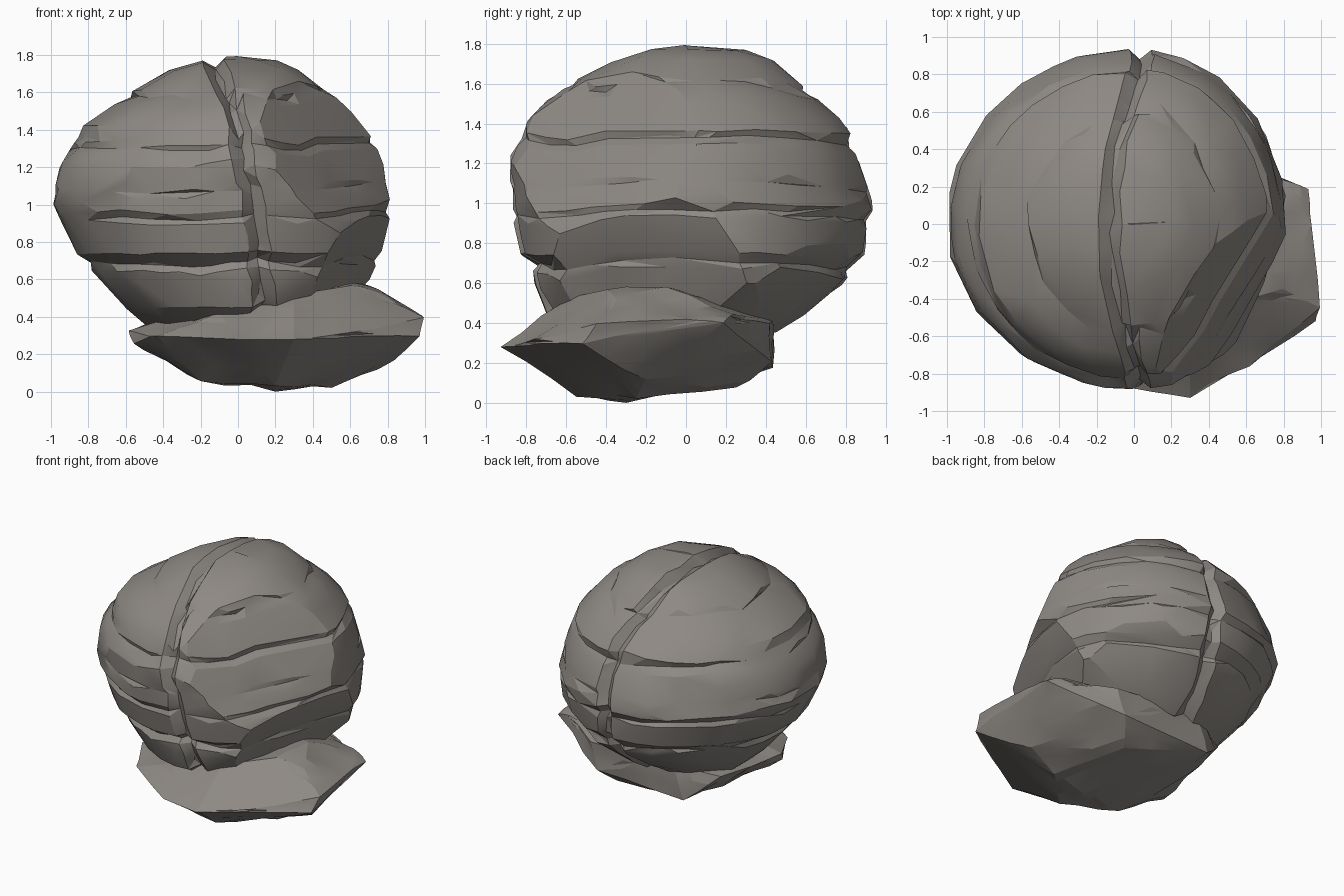
import bpy, bmesh, math
from mathutils import Vector, noise

if "Cube" in bpy.data.objects:
    bpy.data.objects.remove(bpy.data.objects["Cube"])

# Boulder silhouette: height, then reach to left, right, front and back
PROFILE = [
    (.32, 0, 0, 0, 0), (.35, .50, .40, .50, .44), (.45, .61, .58, .70, .60),
    (.60, .74, .76, .76, .79), (.70, .81, .78, .77, .84), (.74, .86, .80, .83, .89),
    (.95, .97, .82, .87, .93), (1.0, 1.0, .82, .87, .935), (1.2, .96, .78, .885, .87),
    (1.32, .89, .74, .83, .82), (1.36, .85, .72, .81, .82), (1.42, .83, .67, .79, .77),
    (1.50, .71, .60, .72, .69), (1.57, .60, .53, .62, .60), (1.62, .54, .46, .54, .55),
    (1.72, .36, .32, .34, .43), (1.77, .19, .20, .19, .29), (1.795, 0, 0, 0, 0)]

# Horizontal bedding grooves: height, depth, half width
GROOVES = [(.69, .03, .03), (.94, .022, .025), (1.08, .015, .02),
           (1.31, .025, .028), (1.58, .025, .028)]

# Broken-off flats: normal and distance
CUTS = [(Vector((1, -.3, -.5)), .31), (Vector((.75, -.5, .43)), 1.09),
        (Vector((.5, .6, -.6)), .19)]


def reach(z):
    for a, b in zip(PROFILE, PROFILE[1:]):
        if z <= b[0]:
            t = max(0, (z - a[0]) / (b[0] - a[0]))
            return [p + (q - p) * t for p, q in zip(a[1:], b[1:])]
    return [0, 0, 0, 0]


def boulder_point(d):
    z = .32 + 1.475 * (d.z + 1) / 2
    left, right, front, back = reach(z)
    flat = Vector((d.x, d.y, 0))
    if flat.length > 1e-6:
        flat.normalize()
    p = Vector((flat.x * (left if d.x < 0 else right),
                flat.y * (front if d.y < 0 else back), z))
    # Broken flats
    for n, dist in CUTS:
        over = (p.dot(n) - dist) / n.length_squared
        if over > 0:
            p -= n * over * .9
    # Ledges: sharp undercut grooves that waver around the rock
    zw = p.z + .05 * noise.noise(flat * 1.6) + .015 * noise.noise(p * 8)
    for h, depth, w in GROOVES:
        fade = min(1, max(.2, .7 + 1.3 * noise.noise(flat * 1.7 + Vector((0, 0, h * 9)))))
        k = max(0, 1 - abs(zw - h) / w)
        p -= flat * depth * fade * min(1, k * 2.5)
    # Vertical crack running over the top, front and back
    crack = -.13 + .17 * min(1, (p.y / .87) ** 2)
    if p.y < 0:
        crack += .22 * max(0, 1.2 - z)
    crack += .025 * noise.noise(p * 6)
    k = max(0, 1 - abs(p.x - crack) / .05)
    inward = p - Vector((0, 0, 1.0))
    p -= inward.normalized() * .05 * min(1, 2 * k)
    # Gentle unevenness
    p += inward * .01 * noise.noise(p * 3.5)
    return p


def finish(name, bm, mat, angle):
    mesh = bpy.data.meshes.new(name)
    bm.to_mesh(mesh)
    bm.free()
    ob = bpy.data.objects.new(name, mesh)
    bpy.context.collection.objects.link(ob)
    mesh.materials.append(mat)
    bpy.ops.object.select_all(action='DESELECT')
    bpy.context.view_layer.objects.active = ob
    ob.select_set(True)
    bpy.ops.object.shade_smooth_by_angle(angle=math.radians(angle))
    return ob


stone = bpy.data.materials.new("stone")
stone.diffuse_color = (.27, .25, .23, 1)
stone.use_nodes = True
stone.node_tree.nodes["Principled BSDF"].inputs["Base Color"].default_value = stone.diffuse_color

# Boulder, chiselled into coarse facets
bm = bmesh.new()
bmesh.ops.create_icosphere(bm, subdivisions=6, radius=1)
for v in bm.verts:
    v.co = boulder_point(v.co.normalized())
boulder = finish("boulder", bm, stone, 180)
dec = boulder.modifiers.new("chisel", 'DECIMATE')
dec.ratio = .05
bpy.ops.object.modifier_apply(modifier="chisel")
bpy.ops.object.shade_smooth_by_angle(angle=math.radians(20))

# Base slab: hull of rim, underside and upper face, lightly chipped
RIM = [(-.57, -.3, .32), (-.55, -.35, .26), (-.45, -.6, .3), (0, -.87, .28), (.3, -.93, .28),
       (.62, -.76, .32), (.99, -.53, .29), (1, -.45, .4), (.95, 0, .42),
       (.92, .18, .4), (.8, .24, .45), (.5, .42, .4), (.44, .44, .2),
       (.1, .44, .42), (-.2, .44, .43), (-.28, .43, .18), (-.5, .3, .36), (-.56, 0, .34)]
UNDER = [(-.2, -.4, .06), (.2, -.3, 0), (.5, -.25, .02), (.2, -.55, .03),
         (.75, -.2, .11), (.3, .25, .08), (-.4, -.1, .17)]
UPPER = [(-.1, -.6, .42), (.3, -.62, .51), (.6, -.4, .57), (.65, -.1, .58),
         (.8, -.35, .53), (0, -.2, .5), (.2, .2, .5)]
bm = bmesh.new()
for co in RIM + UNDER + UPPER:
    bm.verts.new(co)
hull = bmesh.ops.convex_hull(bm, input=bm.verts[:])
bmesh.ops.delete(bm, geom=[g for g in hull["geom_interior"] if isinstance(g, bmesh.types.BMVert)],
                 context='VERTS')
corners = set(bm.verts)
bmesh.ops.subdivide_edges(bm, edges=bm.edges[:], cuts=2, use_grid_fill=True)
bmesh.ops.triangulate(bm, faces=bm.faces[:])
bm.normal_update()
moves = [(v, v.normal * (.03 * noise.noise(v.co * 5) - .004)) for v in bm.verts
         if v not in corners]
for v, m in moves:
    v.co += m
    v.co.z = max(0, v.co.z)
finish("base_slab", bm, stone, 14)
